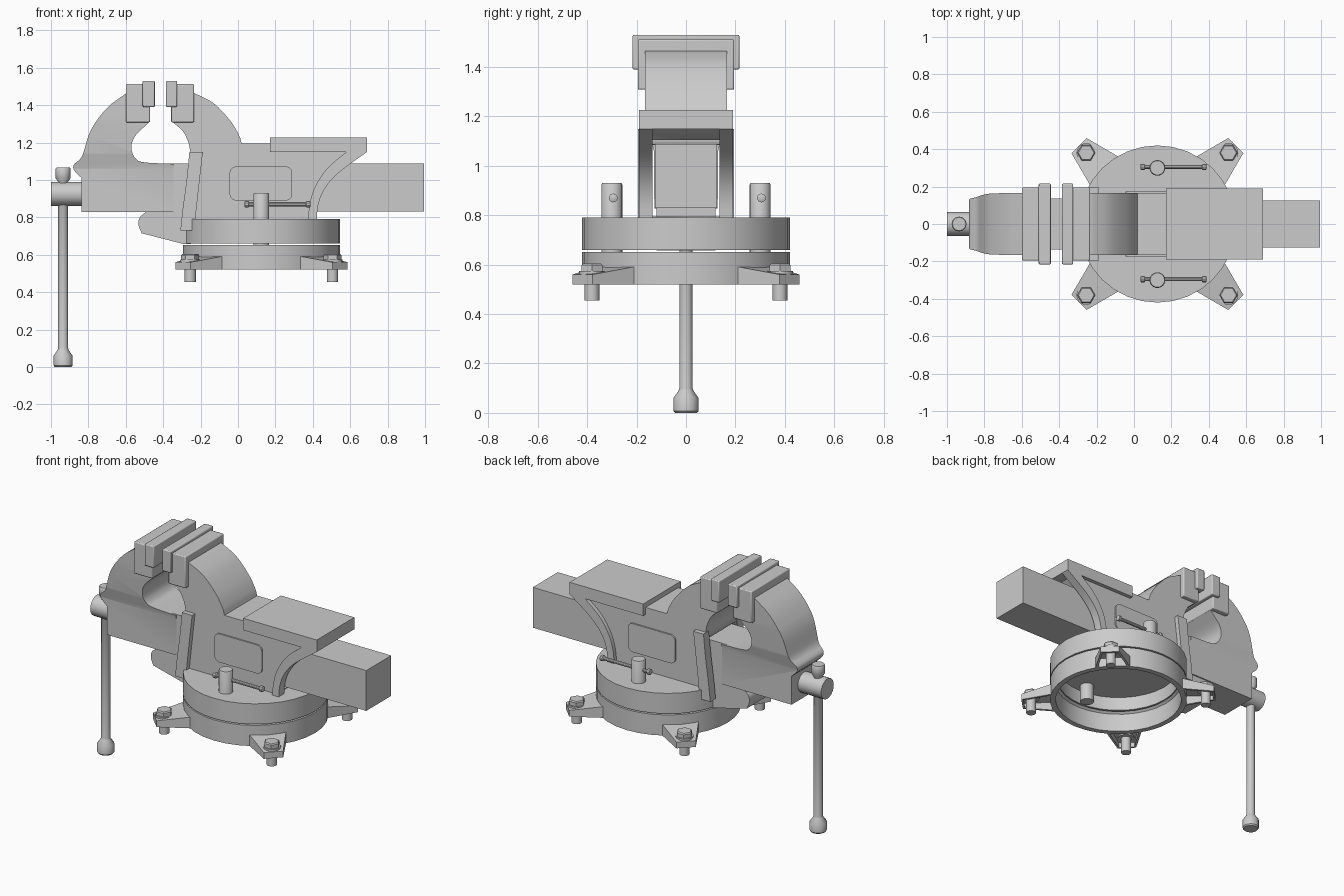
import bpy, bmesh
from math import radians, cos, sin, pi
from mathutils import Matrix, Vector

if "Cube" in bpy.data.objects:
    bpy.data.objects.remove(bpy.data.objects["Cube"])

CX = 0.125  # swivel centre


def finish(bm, name, smooth=True, angle=35):
    bmesh.ops.recalc_face_normals(bm, faces=bm.faces)
    me = bpy.data.meshes.new(name)
    bm.to_mesh(me)
    bm.free()
    ob = bpy.data.objects.new(name, me)
    bpy.context.collection.objects.link(ob)
    if smooth:
        bpy.ops.object.select_all(action='DESELECT')
        ob.select_set(True)
        bpy.context.view_layer.objects.active = ob
        bpy.ops.object.shade_smooth_by_angle(angle=radians(angle))
    return ob


def slab(name, pts, y0, y1, width_at=None, cuts=()):
    """Extrude an (x, z) outline from y0 to y1, optionally varying width by height."""
    bm = bmesh.new()
    f = bm.faces.new([bm.verts.new((x, y0, z)) for x, z in pts])
    r = bmesh.ops.extrude_face_region(bm, geom=[f])
    for v in r['geom']:
        if isinstance(v, bmesh.types.BMVert):
            v.co.y = y1
    for z in cuts:
        bmesh.ops.bisect_plane(bm, geom=bm.verts[:] + bm.edges[:] + bm.faces[:],
                               plane_co=(0, 0, z), plane_no=(0, 0, 1))
    if width_at:
        for v in bm.verts:
            v.co.y *= width_at(v.co.z)
    return finish(bm, name)


def box(name, x0, x1, w, z0, z1, bevel=0.0):
    ob = slab(name, [(x0, z0), (x1, z0), (x1, z1), (x0, z1)], -w, w)
    if bevel:
        m = ob.modifiers.new("bevel", 'BEVEL')
        m.width, m.segments = bevel, 2
    return ob


def lathe(name, prof, n=24, loc=(0, 0, 0), along_x=False, closed=False):
    """Revolve an (r, h) profile; open ends are capped unless the profile is a closed loop."""
    bm = bmesh.new()
    rings = [[bm.verts.new((r * cos(2 * pi * i / n), r * sin(2 * pi * i / n), h))
              for i in range(n)] for r, h in prof]
    pairs = list(zip(rings, rings[1:])) + ([(rings[-1], rings[0])] if closed else [])
    for a, b in pairs:
        for i in range(n):
            j = (i + 1) % n
            bm.faces.new((a[i], a[j], b[j], b[i]))
    if not closed:
        bm.faces.new(rings[0])
        bm.faces.new(rings[-1])
    if along_x:
        bm.transform(Matrix.Rotation(pi / 2, 4, 'Y'))
    bm.transform(Matrix.Translation(loc))
    return finish(bm, name)


def smooth_path(pts, steps=4):
    """Catmull-Rom curve through a few points."""
    p = [Vector(q) for q in pts]
    p = [2 * p[0] - p[1]] + p + [2 * p[-1] - p[-2]]
    out = []
    for a, b, c, d in zip(p, p[1:], p[2:], p[3:]):
        for k in range(steps):
            t = k / steps
            out.append(tuple(0.5 * (2 * b + (c - a) * t + (2 * a - 5 * b + 4 * c - d) * t * t
                                    + (3 * b - a - 3 * c + d) * t ** 3)))
    return out + [tuple(p[-2])]


# swivel base: fixed ring below, rotating cup above
lathe("base_ring", [(0.42, 0.52), (0.42, 0.652), (0.37, 0.652), (0.385, 0.64), (0.385, 0.52)],
      32, (CX, 0, 0), closed=True)
lathe("swivel_disc", [(0.37, 0.75), (0.37, 0.66), (0.42, 0.66), (0.42, 0.79)], 32, (CX, 0, 0))

# four hollow feet with hex bolts
for i in range(4):
    rot = Matrix.Translation((CX, 0, 0)) @ Matrix.Rotation(pi / 4 + i * pi / 2, 4, 'Z')
    bm = bmesh.new()
    low, top = [], []
    for r, w, z in [(0.40, 0.108, 0.592), (0.593, 0.057, 0.56),
                    (0.593, -0.057, 0.56), (0.40, -0.108, 0.592)]:
        low.append(bm.verts.new(rot @ Vector((r, w, 0.52))))
        top.append(bm.verts.new(rot @ Vector((r, w, z))))
    bm.faces.new(top[::-1])
    for k in range(3):
        bm.faces.new((low[k], top[k], top[k + 1], low[k + 1]))
    foot = finish(bm, f"foot_{i+1}", smooth=False)
    sol = foot.modifiers.new("shell", 'SOLIDIFY')
    sol.thickness, sol.offset = 0.016, -1
    p = rot @ Vector((0.538, 0, 0))
    lathe(f"foot_bolt_{i+1}", [(0.03, 0.455), (0.03, 0.58)], 20, p)
    lathe(f"bolt_washer_{i+1}", [(0.052, 0.555), (0.052, 0.574)], 20, p)
    lathe(f"bolt_head_{i+1}", [(0.048, 0.574), (0.048, 0.598), (0.042, 0.605)], 6, p)

# swivel lock bolts with cross rods
for side, tag in ((-1, "front"), (1, "back")):
    y = side * 0.3
    lathe(f"lock_bolt_{tag}", [(0.042, 0.64), (0.042, 0.925), (0.038, 0.931)], 24, (CX, y, 0))
    lathe(f"lock_rod_{tag}", [(0.012, 0.035), (0.018, 0.037), (0.018, 0.055), (0.011, 0.06),
                              (0.011, 0.362), (0.018, 0.367), (0.018, 0.385), (0.012, 0.388)],
          10, (0, y + 0.005, 0.87), along_x=True)

# fixed body with rear jaw, hollowed for the slide
jaw_back = smooth_path([(-0.235, 1.465), (-0.13, 1.41), (-0.04, 1.315), (0.005, 1.24), (0.02, 1.195)])
tail = smooth_path([(0.62, 1.15), (0.49, 1.05), (0.42, 0.95), (0.395, 0.87), (0.39, 0.78)])
throat = smooth_path([(-0.255, 1.15), (-0.265, 1.2), (-0.295, 1.26), (-0.35, 1.31)])
body = slab("fixed_body", [(-0.35, 1.465)] + jaw_back + [(0.62, 1.195)] + tail
            + [(-0.26, 0.78), (-0.265, 1.0)] + throat, -0.165, 0.165)
cutter = box("slide_channel_cutter", -0.5, 0.8, 0.135, 0.795, 1.105)
cutter.hide_render = True
cutter.hide_set(True)
cut = body.modifiers.new("channel", 'BOOLEAN')
cut.object, cut.operation, cut.solver = cutter, 'DIFFERENCE', 'EXACT'
bpy.context.view_layer.objects.active = body
bpy.ops.object.modifier_apply(modifier="channel")
bpy.data.objects.remove(cutter)

# anvil table
box("anvil", 0.17, 0.69, 0.19, 1.15, 1.226)

# raised ribs and side panels on both flanks
front_rib = (smooth_path([(-0.26, 1.15), (-0.275, 1.0), (-0.295, 0.85), (-0.308, 0.73)])
             + smooth_path([(-0.232, 0.73), (-0.225, 0.82), (-0.205, 1.0), (-0.188, 1.15)]))
rear_rib = (smooth_path([(0.42, 0.78), (0.43, 0.87), (0.465, 0.955), (0.54, 1.04), (0.69, 1.15)])
            + smooth_path([(0.58, 1.15), (0.48, 1.065), (0.415, 0.97), (0.385, 0.88), (0.373, 0.78)]))
panel = [(x + 0.035 * cos(a), z + 0.035 * sin(a))
         for x, z, q in ((0.255, 1.037, 0), (-0.01, 1.037, 1), (-0.01, 0.925, 2), (0.255, 0.925, 3))
         for a in [(q + k / 5) * pi / 2 for k in range(6)]]
for side, tag in ((-1, "front"), (1, "back")):
    slab(f"front_rib_{tag}", front_rib, side * 0.14, side * 0.195)
    slab(f"rear_rib_{tag}", rear_rib, side * 0.135, side * 0.19)
    slab(f"side_panel_{tag}", panel, side * 0.15, side * 0.174)

# rounded support nose below the slide
nose = smooth_path([(-0.49, 0.83), (-0.525, 0.80), (-0.532, 0.76), (-0.515, 0.715)])
slab("support_nose", nose + [(-0.29, 0.657), (-0.25, 0.657), (-0.25, 0.83)], -0.12, 0.12)

# slide bar
box("slide_bar", -0.6, 0.995, 0.126, 0.83, 1.088)

# moving jaw, narrower towards the bottom
outer = smooth_path([(-0.595, 1.465), (-0.70, 1.385), (-0.785, 1.27), (-0.825, 1.15), (-0.835, 1.125)])
bulge = smooth_path([(-0.845, 1.11), (-0.878, 1.08), (-0.875, 1.05), (-0.836, 1.01)])
cove = smooth_path([(-0.345, 1.086), (-0.5, 1.094), (-0.548, 1.115), (-0.57, 1.17),
                    (-0.55, 1.235), (-0.475, 1.308)])


def jaw_width(z):
    knots = [(0.8, 0.128), (1.06, 0.13), (1.14, 0.15), (1.3, 0.163), (1.6, 0.17)]
    for (a, wa), (b, wb) in zip(knots, knots[1:]):
        if z <= b:
            return wa + (wb - wa) * (z - a) / (b - a)


slab("moving_jaw", outer + bulge + [(-0.836, 0.828), (-0.345, 0.828)] + cove + [(-0.475, 1.465)],
     -1, 1, jaw_width, cuts=(1.06, 1.14, 1.3))

# jaw blocks and gripping plates
box("moving_jaw_block", -0.6, -0.47, 0.195, 1.308, 1.512, 0.006)
box("moving_jaw_plate", -0.51, -0.445, 0.216, 1.39, 1.53, 0.006)
box("fixed_jaw_block", -0.357, -0.235, 0.195, 1.308, 1.512, 0.006)
box("fixed_jaw_plate", -0.385, -0.325, 0.216, 1.39, 1.53, 0.006)

# screw head and hanging handle
lathe("screw_head", [(0.064, -1.0), (0.064, -0.8)], 24, (0, 0, 0.925), along_x=True)
lathe("handle", [(0.044, 0.0), (0.051, 0.008), (0.051, 0.06), (0.03, 0.09), (0.027, 0.1),
                 (0.027, 0.99), (0.04, 1.01), (0.04, 1.06), (0.036, 1.066)], 12, (-0.935, 0, 0))
